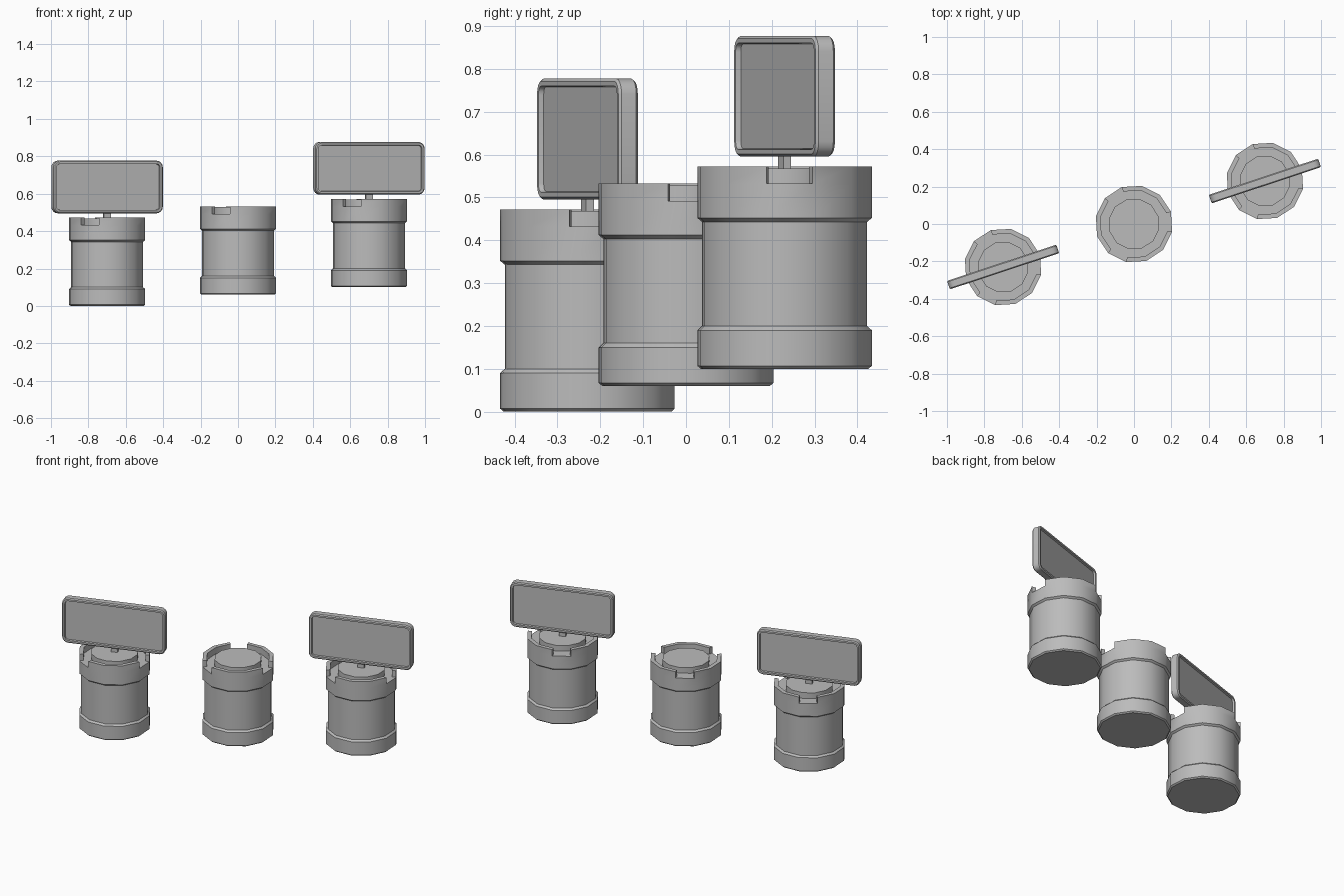
import bpy, bmesh, math
from mathutils import Matrix

cube = bpy.data.objects.get("Cube")
if cube:
    bpy.data.objects.remove(cube, do_unlink=True)

stone = bpy.data.materials.new("plain_grey")
stone.use_nodes = True
colour = (0.5, 0.5, 0.5, 1)
stone.diffuse_color = colour
stone.node_tree.nodes["Principled BSDF"].inputs["Base Color"].default_value = colour

SIDES = 12
TURN = math.radians(18.3)


def add_object(name, bm, place):
    bmesh.ops.recalc_face_normals(bm, faces=bm.faces)
    mesh = bpy.data.meshes.new(name)
    bm.to_mesh(mesh)
    bm.free()
    mesh.materials.append(stone)
    obj = bpy.data.objects.new(name, mesh)
    bpy.context.collection.objects.link(obj)
    obj.location = place
    obj.rotation_euler.z = TURN
    bpy.ops.object.select_all(action='DESELECT')
    obj.select_set(True)
    bpy.context.view_layer.objects.active = obj
    bpy.ops.object.shade_smooth_by_angle(angle=math.radians(35))
    return obj


# Tower outline (radius, height), split where the parapet wall rises
OUTER = [(0, 0), (0.2, 0), (0.208, 0.007), (0.208, 0.09), (0.197, 0.1),
         (0.197, 0.343), (0.208, 0.352), (0.208, 0.432)]
WALL = [(0.208, 0.472), (0.183, 0.472)]
INNER = [(0.183, 0.432), (0.137, 0.432), (0.137, 0.468), (0, 0.468)]


def tower(name, place):
    bm = bmesh.new()

    def vert(point, i):
        a = 2 * math.pi * i / SIDES
        return bm.verts.new((point[0] * math.cos(a), point[0] * math.sin(a), point[1]))

    for i in range(SIDES):
        notch = i % 4 == 3
        outline = OUTER + ([] if notch else WALL) + INNER
        for p, q in zip(outline, outline[1:]):
            corners = [(p, i), (p, i + 1), (q, i + 1), (q, i)]
            if p[0] == 0:
                corners.pop(0)
            elif q[0] == 0:
                corners.pop()
            bm.faces.new([vert(*c) for c in corners])
        # End caps of the parapet on both sides of each notch
        if notch:
            for k in (i, i + 1):
                bm.faces.new([vert(p, k) for p in [OUTER[-1], *WALL, INNER[0]]])
    bmesh.ops.remove_doubles(bm, verts=bm.verts, dist=0.0001)
    add_object(name, bm, place)


def sign_board(name, place):
    bm = bmesh.new()
    bmesh.ops.create_cube(bm, size=1, matrix=Matrix.Diagonal((0.616, 0.036, 0.282, 1)))
    # Round the four corners
    corners = [e for e in bm.edges if abs(e.verts[0].co.y - e.verts[1].co.y) > 0.01]
    bmesh.ops.bevel(bm, geom=corners, offset=0.036, segments=4, profile=0.5, affect='EDGES')
    # Chamfered rim, flat frame and recessed panel on both faces
    bm.normal_update()
    sides = [f for f in bm.faces if abs(f.normal.y) > 0.9]
    for width, depth in ((0.006, 0.006), (0.011, 0), (0.002, -0.012)):
        bmesh.ops.inset_individual(bm, faces=sides, thickness=width, depth=depth)
    x, y, z = place
    add_object(name, bm, (x, y, z + 0.636))


def post(name, place):
    bm = bmesh.new()
    bmesh.ops.create_cube(bm, size=1, matrix=Matrix.Diagonal((0.039, 0.019, 0.04, 1)))
    x, y, z = place
    add_object(name, bm, (x, y, z + 0.482))


spots = {"right": (-0.7, -0.23, 0), "middle": (0, 0, 0.06), "left": (0.7, 0.23, 0.1)}
for label, spot in spots.items():
    tower(label + "_tower", spot)
    if label != "middle":
        post(label + "_post", spot)
        sign_board(label + "_sign_board", spot)
